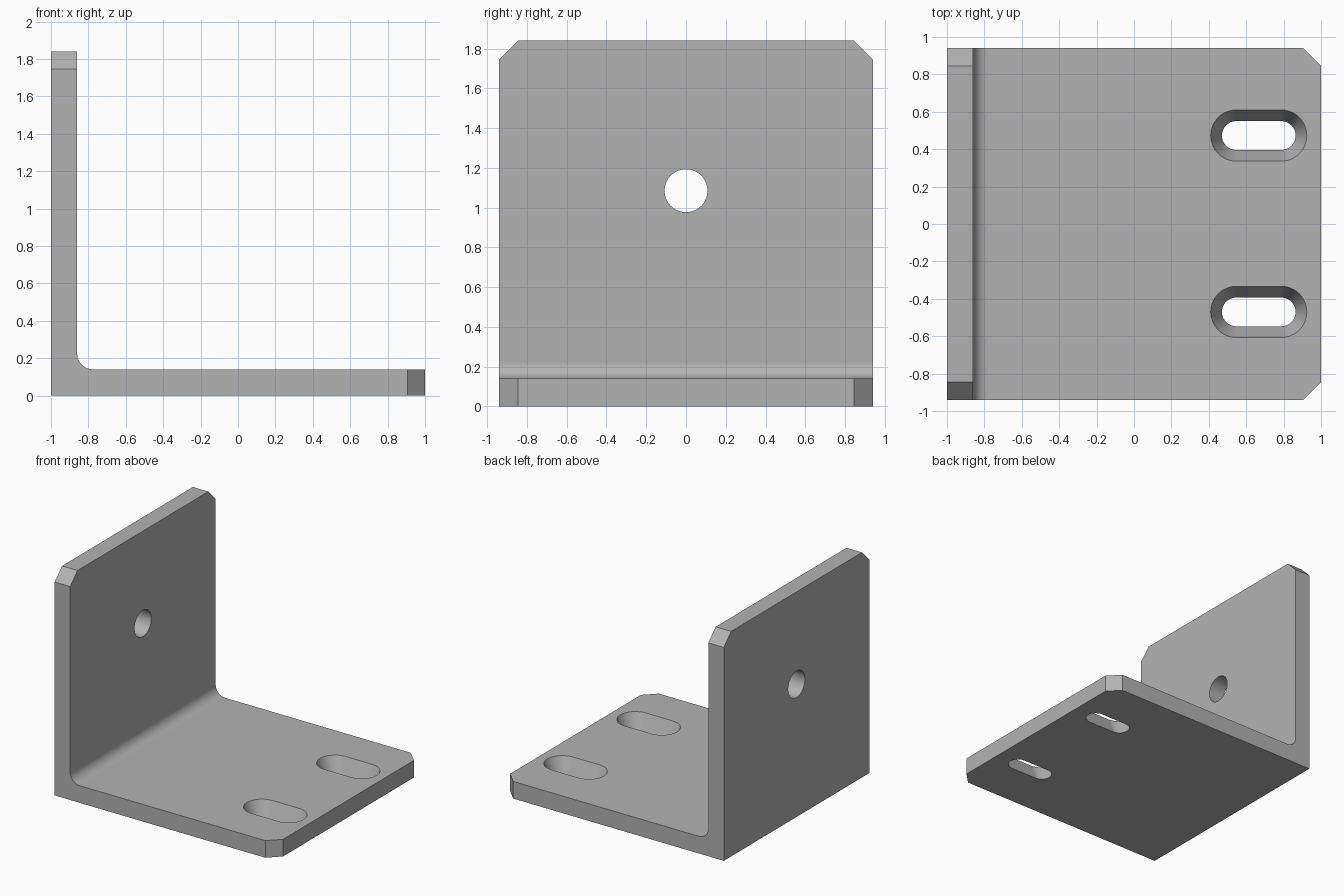
import bpy
import bmesh
from math import cos, sin, pi, radians

cube = bpy.data.objects.get("Cube")
if cube:
    bpy.data.objects.remove(cube, do_unlink=True)

HALF_Y, HEIGHT, THICK, CHAMFER, FILLET = 0.94, 1.84, 0.14, 0.095, 0.085

grey = bpy.data.materials.new("plain grey")
grey.use_nodes = True
colour = (0.448, 0.448, 0.448, 1)
grey.diffuse_color = colour
grey.node_tree.nodes["Principled BSDF"].inputs["Base Color"].default_value = colour


def make_object(name, bm):
    bmesh.ops.recalc_face_normals(bm, faces=bm.faces)
    mesh = bpy.data.meshes.new(name)
    bm.to_mesh(mesh)
    bm.free()
    mesh.materials.append(grey)
    obj = bpy.data.objects.new(name, mesh)
    bpy.context.collection.objects.link(obj)
    return obj


def loft(bm, lower, upper):
    """Closed solid between two matching outlines."""
    a = [bm.verts.new(p) for p in lower]
    b = [bm.verts.new(p) for p in upper]
    bm.faces.new(a[::-1])
    bm.faces.new(b)
    for i in range(len(a)):
        j = (i + 1) % len(a)
        bm.faces.new((a[i], a[j], b[j], b[i]))


def slot_outline(cx, cy, z, radius, reach=0.12, steps=24):
    """Stadium outline, long in x."""
    points = []
    for side, start in ((1, -pi / 2), (-1, pi / 2)):
        for i in range(steps + 1):
            a = start + pi * i / steps
            points.append((cx + side * reach + radius * cos(a), cy + radius * sin(a), z))
    return points


# L-shaped body with a rounded inside corner
wall_x = -1 + THICK
profile = [(-1, 0), (1, 0), (1, THICK)]
for i in range(13):
    a = -pi / 2 - (pi / 2) * i / 12
    profile.append((wall_x + FILLET + FILLET * cos(a), THICK + FILLET + FILLET * sin(a)))
profile += [(wall_x, HEIGHT), (-1, HEIGHT)]
bm = bmesh.new()
loft(bm, [(x, -HALF_Y, z) for x, z in profile], [(x, HALF_Y, z) for x, z in profile])


# Chamfered free corners of both plates
def is_free_corner(edge):
    p, q = (v.co for v in edge.verts)
    if abs(p.y - q.y) > 0.01:
        return False
    return min(p.z, q.z) > HEIGHT - 0.01 or min(p.x, q.x) > 0.99


bmesh.ops.bevel(bm, geom=[e for e in bm.edges if is_free_corner(e)],
                offset=CHAMFER, segments=1, affect='EDGES')
bracket = make_object("angle_bracket", bm)

# Tapered slots in the base, wider at the top
cutters = []
extra = 0.02
taper = (0.137 - 0.077) / THICK
for name, y in (("back_slot_cutter", 0.473), ("front_slot_cutter", -0.47)):
    bm = bmesh.new()
    loft(bm, slot_outline(0.667, y, -extra, 0.077 - taper * extra),
         slot_outline(0.667, y, THICK + extra, 0.137 + taper * extra))
    cutters.append(make_object(name, bm))

# Round hole through the upright plate
bm = bmesh.new()
ring = [(0.108 * cos(2 * pi * i / 64), 1.085 + 0.108 * sin(2 * pi * i / 64)) for i in range(64)]
loft(bm, [(-1.05, y, z) for y, z in ring], [(wall_x + 0.05, y, z) for y, z in ring])
cutters.append(make_object("hole_cutter", bm))

bpy.ops.object.select_all(action='DESELECT')
bracket.select_set(True)
bpy.context.view_layer.objects.active = bracket
for cutter in cutters:
    cutter.hide_render = True
    mod = bracket.modifiers.new("cut", 'BOOLEAN')
    mod.operation = 'DIFFERENCE'
    mod.solver = 'EXACT'
    mod.object = cutter
    bpy.ops.object.modifier_apply(modifier=mod.name)
    bpy.data.objects.remove(cutter, do_unlink=True)

# Smooth curved walls, flat plates
bpy.ops.object.shade_smooth_by_angle(angle=radians(30))
weighted = bracket.modifiers.new("weighted normals", 'WEIGHTED_NORMAL')
weighted.keep_sharp = True
